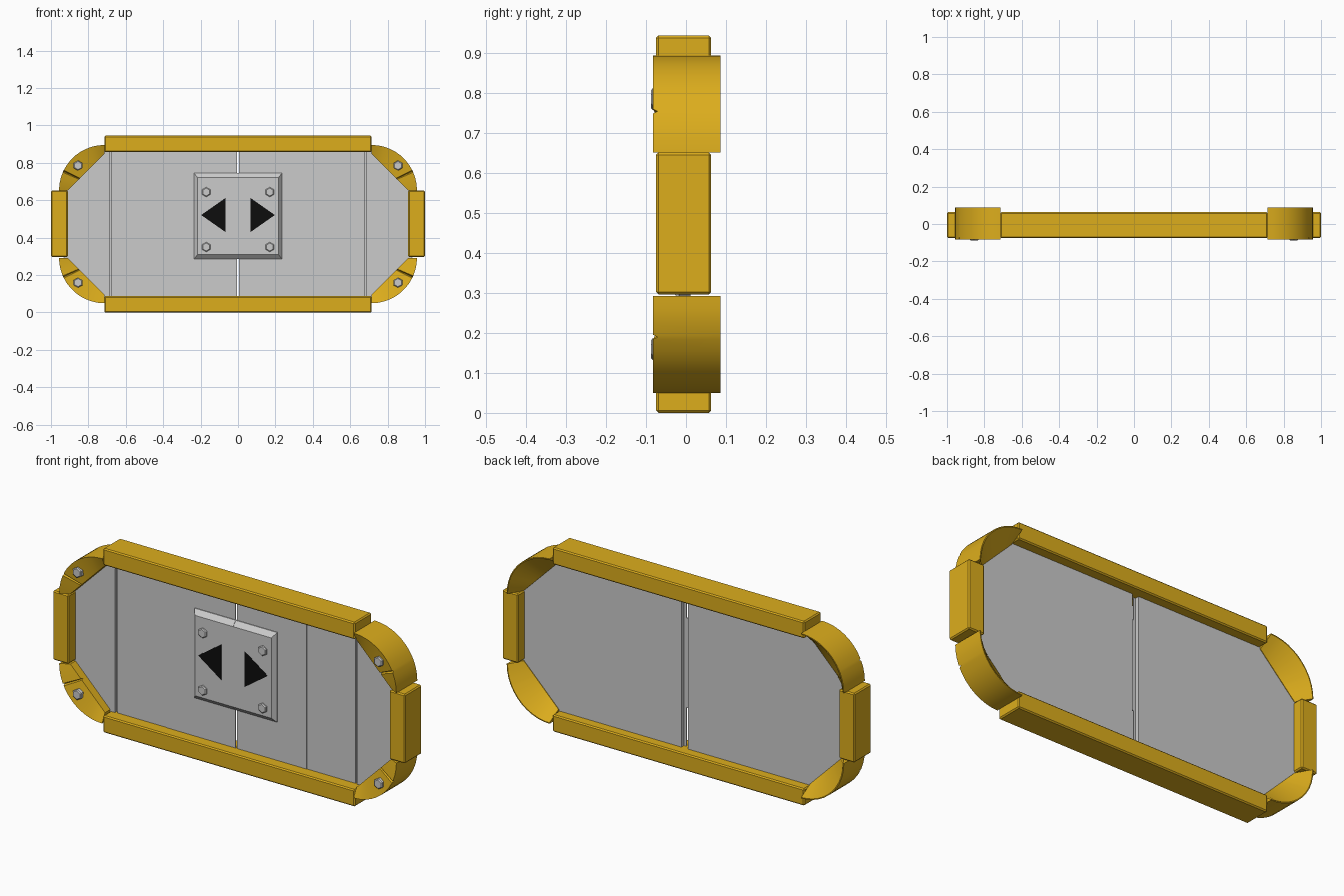
import bpy, bmesh, math
from mathutils import Vector

if "Cube" in bpy.data.objects:
    bpy.data.objects.remove(bpy.data.objects["Cube"])

CZ = 0.4725            # mid height of the door
SIDES = {1: "right", -1: "left"}
ENDS = {1: "upper", -1: "lower"}


def material(name, rgb):
    m = bpy.data.materials.new(name)
    m.diffuse_color = (*rgb, 1)
    m.use_nodes = True
    m.node_tree.nodes["Principled BSDF"].inputs["Base Color"].default_value = m.diffuse_color
    return m


YELLOW = material("yellow_paint", (0.72, 0.42, 0.012))
BLACK = material("black_paint", (0.004, 0.004, 0.004))


def finish(bm, name, mat=None):
    bmesh.ops.recalc_face_normals(bm, faces=bm.faces)
    me = bpy.data.meshes.new(name)
    bm.to_mesh(me)
    bm.free()
    ob = bpy.data.objects.new(name, me)
    bpy.context.collection.objects.link(ob)
    if mat:
        me.materials.append(mat)
    return ob


def beam(name, x0, x1, z0, z1):
    bm = bmesh.new()
    bmesh.ops.create_cube(bm, size=1)
    y0, y1 = -0.075, 0.063
    for v in bm.verts:
        v.co = (x0 + (v.co.x + .5) * (x1 - x0), y0 + (v.co.y + .5) * (y1 - y0),
                z0 + (v.co.z + .5) * (z1 - z0))
    bmesh.ops.bevel(bm, geom=bm.edges[:], offset=0.006, segments=1, affect='EDGES')
    finish(bm, name, YELLOW)


def prism(bm, rings):
    """Skin equal-length rings of points and cap both ends."""
    vs = [[bm.verts.new(p) for p in r] for r in rings]
    n = len(vs[0])
    for a, b in zip(vs, vs[1:]):
        for i in range(n):
            bm.faces.new((a[i], a[(i + 1) % n], b[(i + 1) % n], b[i]))
    bm.faces.new(vs[0])
    bm.faces.new(vs[-1])


def bolt(name, x, z, r, y_front, y_back):
    bm = bmesh.new()
    rings = []
    for y, s in ((y_back, 1), (y_front + 0.004, 1), (y_front, 0.8)):
        rings.append([(x + r * s * math.cos(math.radians(60 * k + 30)), y,
                       z + r * s * math.sin(math.radians(60 * k + 30))) for k in range(6)])
    prism(bm, rings)
    finish(bm, name)


# Straight frame beams
beam("top_beam", -0.715, 0.715, 0.858, 0.945)
beam("bottom_beam", -0.715, 0.715, 0.0, 0.087)
for sx, s in SIDES.items():
    beam(s + "_beam", *sorted((sx * 0.91, sx * 1.0)), 0.297, 0.652)

# Rounded corners: arc outside, straight chord inside, sloping faces, one crease
ANGLES = [0, 8, 16, 23.5, 25, 26.5, 34, 42, 50, 58, 66, 74, 82, 90]
for sx, s in SIDES.items():
    for sz, e in ENDS.items():
        bm = bmesh.new()
        rings = []
        for a in ANGLES:
            c, d = math.cos(math.radians(a)), math.sin(math.radians(a))
            r_in = 0.197 / (c + d)
            dip = 0.012 if a == 25 else 0
            rings.append([(sx * (0.714 + r * c), y, CZ + sz * (0.18 + r * d))
                          for r, y in ((0.243, -0.083 + dip), (0.243, 0.087),
                                       (0.238, 0.087), (r_in, 0.014),
                                       (r_in, -0.058 + dip))])
        prism(bm, rings)
        ob = finish(bm, f"{e}_{s}_corner", YELLOW)
        bpy.context.view_layer.objects.active = ob
        ob.select_set(True)
        bpy.ops.object.shade_smooth_by_angle(angle=math.radians(20))
        ob.select_set(False)
        bolt(f"{e}_{s}_corner_bolt", sx * 0.855, CZ + sz * 0.313, 0.027, -0.088, -0.05)

# Sliding door leaves: stepped section with groove and a thin lip at the gap
SECTION = [(0.005, -0.014), (0.4, -0.014), (0.4, -0.012), (0.675, -0.012),
           (0.675, -0.003), (0.688, -0.003), (0.688, -0.016), (0.95, -0.016),
           (0.95, 0.011), (0.018, 0.011), (0.018, -0.010), (0.005, -0.010)]
for sx, s in SIDES.items():
    bm = bmesh.new()
    prism(bm, [[(sx * x, y, z) for x, y in SECTION] for z in (0.04, 0.905)])
    for sz in ENDS:
        no = Vector((sx, 0, sz))
        cut = bmesh.ops.bisect_plane(bm, geom=bm.verts[:] + bm.edges[:] + bm.faces[:],
                                     plane_co=(sx * 1.11, 0, CZ), plane_no=no,
                                     clear_outer=True)
        edges = [g for g in cut["geom_cut"] if isinstance(g, bmesh.types.BMEdge)]
        bmesh.ops.holes_fill(bm, edges=edges, sides=0)
    finish(bm, s + "_door_leaf")

# Raised centre plate halves with arrow markers and bolts
for sx, s in SIDES.items():
    bm = bmesh.new()
    rings = []
    for y, w, h in ((-0.011, 0.235, 0.23), (-0.018, 0.235, 0.23), (-0.04, 0.217, 0.206)):
        zc = 0.515
        rings.append([(sx * x, y, z) for x, z in
                      ((0.0005, zc - h), (w, zc - h), (w, zc + h), (0.0005, zc + h))])
    prism(bm, rings)
    finish(bm, s + "_centre_plate")

    bm = bmesh.new()
    prism(bm, [[(sx * x, y, z) for x, z in ((0.067, 0.43), (0.067, 0.612), (0.197, 0.521))]
               for y in (-0.03, -0.0415)])
    finish(bm, s + "_arrow", BLACK)
    for sz, e in ENDS.items():
        bolt(f"{e}_{s}_plate_bolt", sx * 0.17, 0.497 + sz * 0.147, 0.026, -0.05, -0.03)
